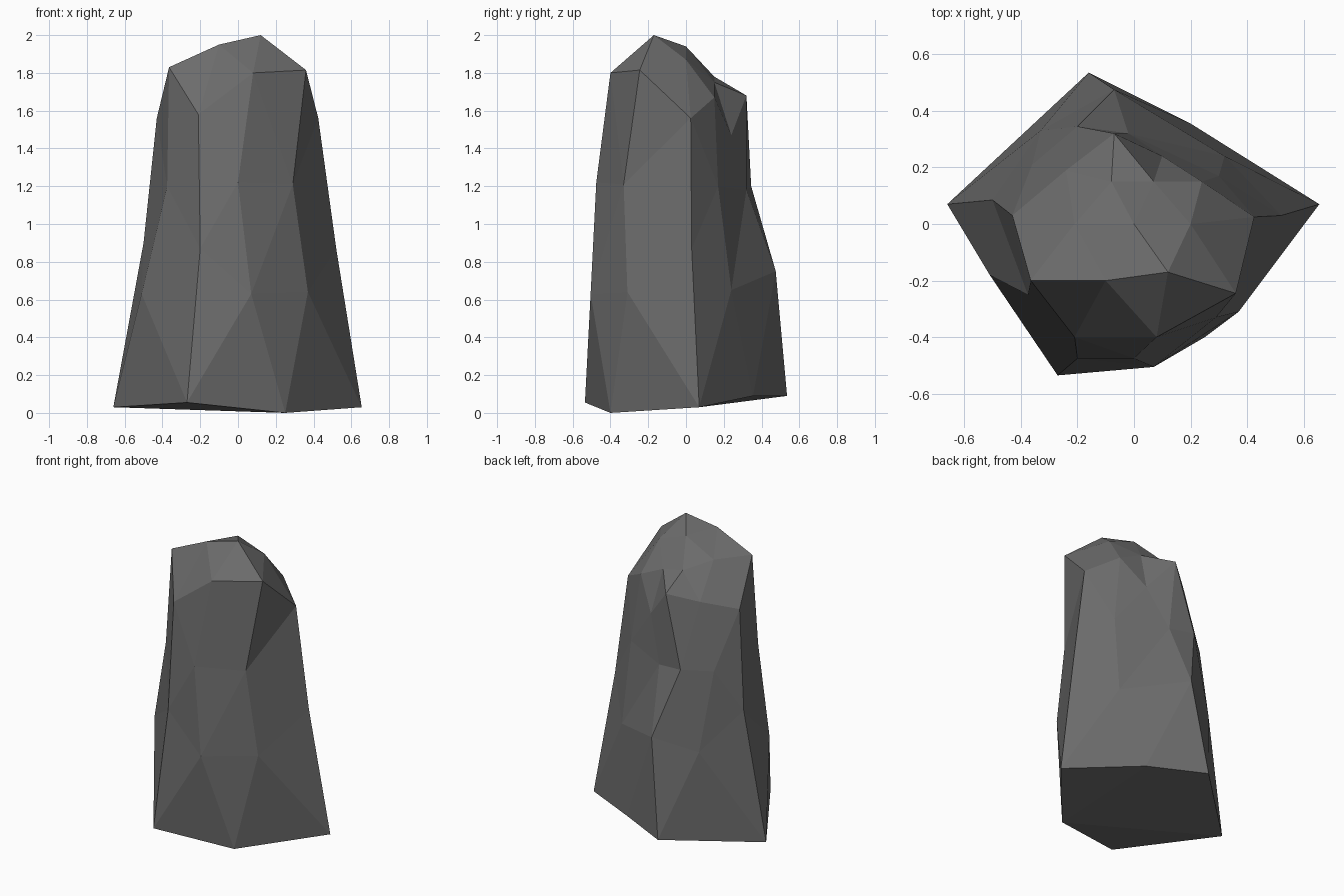
import bpy
import bmesh
from mathutils import Vector

default_cube = bpy.data.objects.get("Cube")
if default_cube:
    bpy.data.objects.remove(default_cube, do_unlink=True)

# Corner points of the boulder, grouped by level from the ground upward
BASE = [(-.66, .07, .03), (-.27, -.535, .055), (.25, -.4, 0),
        (.655, .07, .03), (.2, .355, .09), (-.16, .535, .09)]
LOWER = [(-.51, -.18, .63), (.07, -.505, .63), (.37, -.31, .64),
         (.32, .24, .65), (-.33, .33, .66), (-.07, .475, .75)]
WAIST = [(-.2, -.475, .87), (.52, .03, .87), (-.5, .085, .9)]
UPPER = [(-.375, -.25, 1.2), (0, -.475, 1.22), (.29, -.33, 1.21),
         (.3, .17, 1.2), (-.02, .32, 1.18), (-.2, .345, 1.2), (-.36, .21, 1.18)]
SHOULDER = [(-.21, -.4, 1.58), (.425, .025, 1.56), (.1, .24, 1.47),
            (-.07, .32, 1.68), (-.24, .19, 1.62), (-.43, .03, 1.56), (.24, .15, 1.67)]
CROWN = [(-.365, -.2, 1.83), (.08, -.4, 1.8), (.36, -.245, 1.815),
         (.07, .15, 1.75), (-.08, .15, 1.78), (.2, 0, 1.87), (-.21, 0, 1.83)]
PEAK = [(-.1, -.2, 1.95), (.12, -.17, 2), (0, 0, 1.94)]


def make_material(name, colour):
    material = bpy.data.materials.new(name)
    material.use_nodes = True
    material.diffuse_color = colour
    shader = material.node_tree.nodes["Principled BSDF"]
    shader.inputs["Base Color"].default_value = colour
    shader.inputs["Roughness"].default_value = 0.9
    return material


def on_sphere(point):
    """Project a corner onto a unit sphere around the middle of the boulder."""
    return Vector((point.x, point.y, (point.z - 1) * 0.5)).normalized()


def faceted_boulder(name, corners, material):
    """Wrap flat facets around the corners, keeping hollows in the surface."""
    bm = bmesh.new()
    target = bm.verts.layers.float_vector.new("target")
    for corner in corners:
        vert = bm.verts.new(on_sphere(corner))
        vert[target] = corner

    # The hull of the projected corners gives the facets
    bmesh.ops.convex_hull(bm, input=list(bm.verts), use_existing_faces=False)
    for vert in bm.verts:
        vert.co = vert[target]
    bm.verts.layers.float_vector.remove(target)
    bmesh.ops.recalc_face_normals(bm, faces=list(bm.faces))

    mesh = bpy.data.meshes.new(name)
    bm.to_mesh(mesh)
    bm.free()
    mesh.materials.append(material)
    mesh.shade_flat()
    boulder = bpy.data.objects.new(name, mesh)
    bpy.context.collection.objects.link(boulder)
    return boulder


# Tall standing boulder
grey_stone = make_material("dark grey stone", (0.15, 0.15, 0.15, 1))
levels = [BASE, LOWER, WAIST, UPPER, SHOULDER, CROWN, PEAK]
corners = [Vector(point) for level in levels for point in level]
faceted_boulder("standing_boulder", corners, grey_stone)
